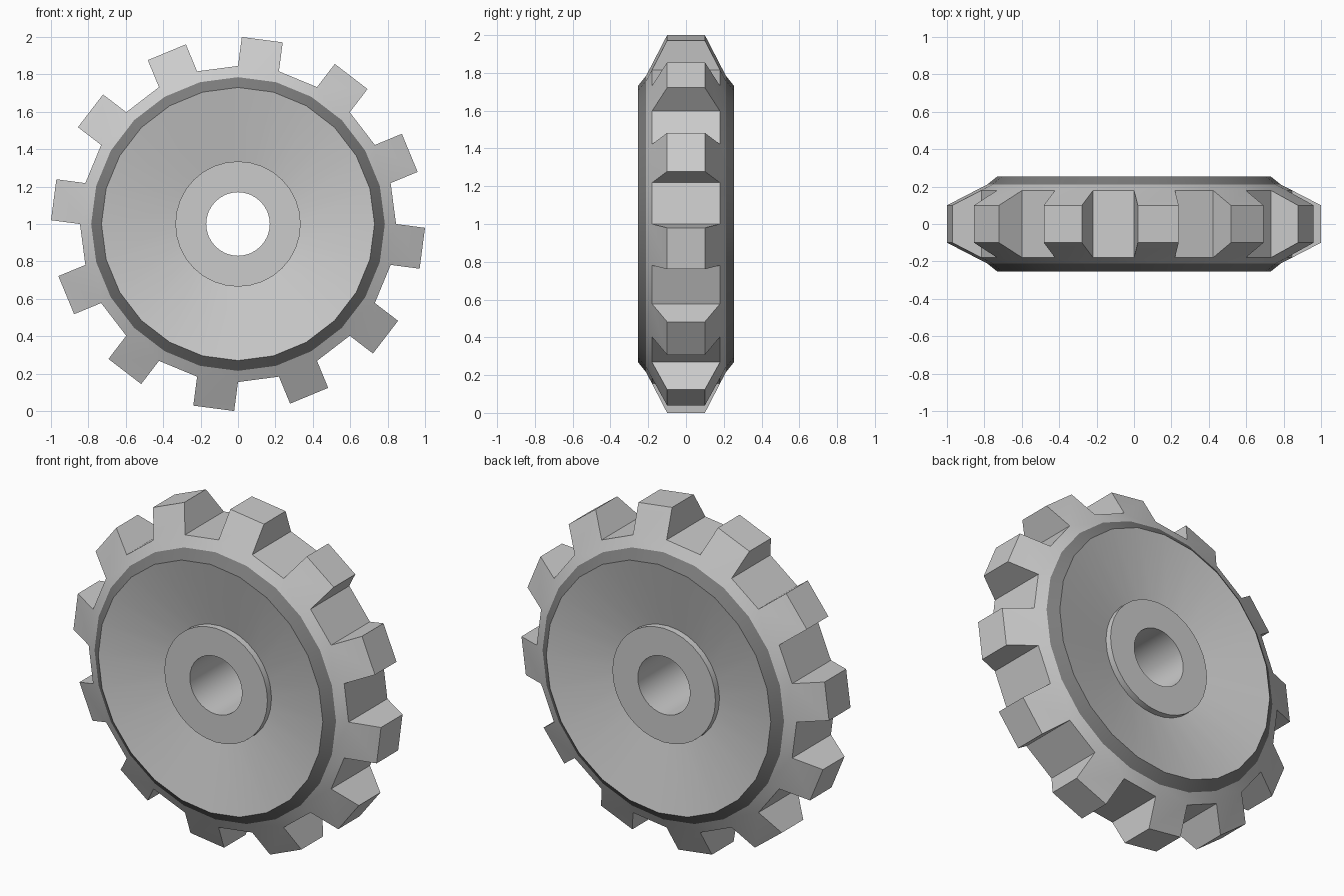
import bpy, bmesh, math

if "Cube" in bpy.data.objects:
    bpy.data.objects.remove(bpy.data.objects["Cube"])

SIDES = 24          # wheel facets; every second one carries a tooth
CENTRE = (0, 0, 1)


def lathe(bm, profile, n, start=0.0):
    """Revolve a closed (radius, y) profile around the y axis; returns rows of faces."""
    rings = []
    for r, y in profile:
        rings.append([bm.verts.new((r * math.cos(start + 2 * math.pi * i / n), y,
                                    r * math.sin(start + 2 * math.pi * i / n)))
                      for i in range(n)])
    rows = []
    for k in range(len(rings)):
        a, b = rings[k], rings[(k + 1) % len(rings)]
        rows.append([bm.faces.new((a[i], a[(i + 1) % n], b[(i + 1) % n], b[i]))
                     for i in range(n)])
    return rows


def finish(bm, name, materials=()):
    bmesh.ops.recalc_face_normals(bm, faces=bm.faces[:])
    me = bpy.data.meshes.new(name)
    bm.to_mesh(me)
    bm.free()
    ob = bpy.data.objects.new(name, me)
    for m in materials:
        me.materials.append(m)
    ob.location = CENTRE
    bpy.context.collection.objects.link(ob)
    bpy.ops.object.select_all(action='DESELECT')
    bpy.context.view_layer.objects.active = ob
    ob.select_set(True)
    bpy.ops.object.shade_smooth_by_angle(angle=math.radians(30))
    return ob


def material(name, v):
    m = bpy.data.materials.new(name)
    m.diffuse_color = (v, v, v, 1)
    m.use_nodes = True
    m.node_tree.nodes["Principled BSDF"].inputs["Base Color"].default_value = m.diffuse_color
    return m


# Toothed wheel: dished sides, bevelled rim and dark raised lip
half = [(0.845, 0.18), (0.785, 0.211), (0.73, 0.255), (0.325, 0.165)]
profile = [(r, -y) for r, y in reversed(half)] + half
bm = bmesh.new()
rows = lathe(bm, profile, SIDES)
for row in (rows[1], rows[5]):
    for f in row:
        f.material_index = 1

# Teeth: extrude alternate rim facets outward and narrow their tips
tip_rise = 0.994 - 0.845 * math.cos(math.pi / SIDES)
for i in range(1, SIDES, 2):
    face = rows[3][i]
    ang = 2 * math.pi * (i + 0.5) / SIDES
    tip = bmesh.ops.extrude_discrete_faces(bm, faces=[face])["faces"][0]
    for v in tip.verts:
        v.co.x += tip_rise * math.cos(ang)
        v.co.z += tip_rise * math.sin(ang)
        v.co.y = math.copysign(0.10, v.co.y)

# Keep the lip edges crisp
for e in bm.edges:
    if len({f.material_index for f in e.link_faces}) > 1:
        e.smooth = False
finish(bm, "toothed_wheel", (material("wheel_grey", 0.8), material("lip_dark", 0.2)))

# Hub with through bore
bm = bmesh.new()
lathe(bm, [(0.17, -0.205), (0.335, -0.205), (0.335, 0.205), (0.17, 0.205)], 32)
finish(bm, "hub")
